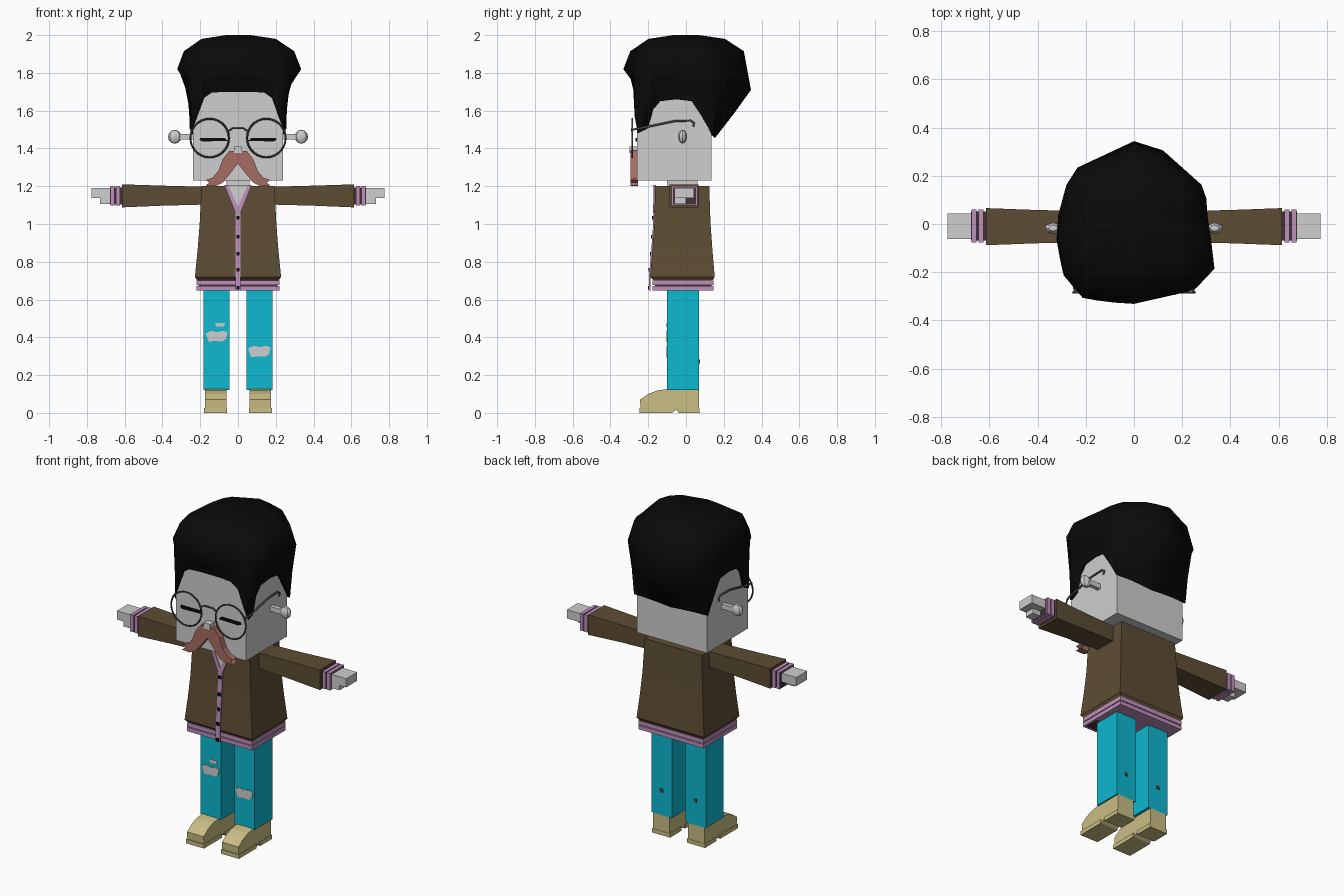
import bpy, bmesh, math
from mathutils import Vector

cube = bpy.data.objects.get("Cube")
if cube:
    bpy.data.objects.remove(cube, do_unlink=True)


def material(name, r, g, b):
    m = bpy.data.materials.new(name)
    m.use_nodes = True
    m.diffuse_color = (r, g, b, 1)
    m.node_tree.nodes["Principled BSDF"].inputs["Base Color"].default_value = (r, g, b, 1)
    return m


SKIN = material("pale grey skin", .62, .62, .62)
BLACK = material("black", .003, .003, .003)
BROWN = material("jacket brown", .11, .074, .034)
PINK = material("lilac trim", .52, .28, .5)
DARK = material("dark trim", .06, .03, .035)
TEAL = material("jeans blue", .004, .48, .63)
TAN = material("shoe tan", .59, .51, .23)
ROSE = material("moustache rose", .38, .15, .12)
METAL = material("spectacle grey", .07, .07, .07)


def finish(name, bm, mat):
    bmesh.ops.recalc_face_normals(bm, faces=bm.faces)
    me = bpy.data.meshes.new(name)
    bm.to_mesh(me)
    bm.free()
    me.materials.append(mat)
    ob = bpy.data.objects.new(name, me)
    bpy.context.collection.objects.link(ob)
    return ob


def loft(name, rings, mat):
    """Skin a row of closed rings and cap both ends."""
    bm = bmesh.new()
    vs = [[bm.verts.new(p) for p in ring] for ring in rings]
    n = len(vs[0])
    for a, b in zip(vs, vs[1:]):
        for i in range(n):
            j = (i + 1) % n
            bm.faces.new((a[i], a[j], b[j], b[i]))
    bm.faces.new(vs[0])
    bm.faces.new(vs[-1])
    return finish(name, bm, mat)


def rect_z(z, x, y0, y1):
    return [(-x, y0, z), (x, y0, z), (x, y1, z), (-x, y1, z)]


def rect_x(x, y0, y1, z0, z1):
    return [(x, y0, z0), (x, y1, z0), (x, y1, z1), (x, y0, z1)]


def box(name, x0, x1, y0, y1, z0, z1, mat):
    return loft(name, [rect_x(x0, y0, y1, z0, z1), rect_x(x1, y0, y1, z0, z1)], mat)


def slab(name, outline, front, depth, mat):
    """Plate from an x-z outline; front is a function of z giving the y of its face."""
    return loft(name, [[(x, front(z) + d, z) for x, z in outline] for d in (0, depth)], mat)


def tube(name, points, radius, mat):
    cu = bpy.data.curves.new(name, "CURVE")
    cu.dimensions = "3D"
    cu.bevel_depth = radius
    cu.bevel_resolution = 1
    sp = cu.splines.new("POLY")
    sp.points.add(len(points) - 1)
    for p, co in zip(sp.points, points):
        p.co = (*co, 1)
    cu.materials.append(mat)
    ob = bpy.data.objects.new(name, cu)
    bpy.context.collection.objects.link(ob)


def smooth(ob, degrees):
    bpy.ops.object.select_all(action="DESELECT")
    ob.select_set(True)
    bpy.context.view_layer.objects.active = ob
    bpy.ops.object.shade_smooth_by_angle(angle=math.radians(degrees))


# Head and neck
box("head", -.237, .237, -.26, .135, 1.23, 1.72, SKIN)
box("neck", -.06, .06, -.1, .06, 1.15, 1.25, SKIN)
box("nose", -.022, .022, -.3, -.255, 1.375, 1.41, SKIN)

# Hair: a shell from a wavy hairline, over a wide crown, to the top
OUTLINE = [(0, .344), (.11, .315), (.3, .145), (.3, .07), (.325, -.1), (.335, -.185),
           (.25, -.275), (-.015, -.335), (-.21, -.31), (-.295, -.21), (-.33, -.02), (-.265, .22)]


def crown(direction):
    """Where a ray from the centre meets the crown outline."""
    for a, b in zip(OUTLINE, OUTLINE[1:] + OUTLINE[:1]):
        a, b = Vector(a), Vector(b)
        e = b - a
        det = direction.x * e.y - direction.y * e.x
        if abs(det) < 1e-9:
            continue
        t = (a.x * e.y - a.y * e.x) / det
        u = (a.x * direction.y - a.y * direction.x) / det
        if t > 0 and -1e-6 <= u <= 1 + 1e-6:
            return direction * t
    return direction * .3


half = [(.07, -.275, 1.7), (.14, -.275, 1.695), (.19, -.273, 1.66), (.222, -.272, 1.57),
        (.247, -.255, 1.48), (.252, -.215, 1.5), (.252, -.185, 1.6), (.252, -.14, 1.65),
        (.252, -.05, 1.66), (.252, .03, 1.65), (.252, .09, 1.56), (.25, .145, 1.465),
        (.15, .15, 1.465), (.06, .152, 1.46)]
hairline = [(0, -.275, 1.7)] + half + [(0, .153, 1.455)] + [(-x, y, z) for x, y, z in half[::-1]]
rings = [[] for _ in range(7)]
for x, y, z in hairline:
    d = Vector((x, y)).normalized()
    low, wide = Vector((x, y)), crown(d)
    back = max(0, d.y)
    zw = 1.82 - .11 * back ** 2
    mid = low.lerp(wide, .22 + .3 * back)
    for ring, p, h in zip(rings,
                          (low * .85, low, mid, wide, wide * .89, wide * .6, wide * .2),
                          (z + .02, z, z + (zw - z) * .5, zw, 1.915, 1.98, 2.0)):
        ring.append((p.x, p.y, h))
smooth(loft("hair", rings, BLACK), 60)

# Face details, ears and spectacles
for s, side in ((1, "left"), (-1, "right")):
    slab(side + "_closed_eye",
         [(s * x, z) for x, z in ((.055, 1.44), (.07, 1.456), (.2, 1.456), (.205, 1.446), (.19, 1.437))],
         lambda z: -.267, .009, BLACK)
    bpy.ops.mesh.primitive_uv_sphere_add(segments=8, ring_count=6, location=(s * .335, -.018, 1.462))
    ear = bpy.context.object
    ear.name = side + "_ear_knob"
    ear.scale = (.036, .024, .037)
    ear.data.materials.append(SKIN)
    smooth(ear, 30)
    loft(side + "_ear_stem", [rect_x(s * .23, -.03, -.005, 1.447, 1.477),
                              rect_x(s * .32, -.03, -.005, 1.447, 1.477)], SKIN)
    bpy.ops.mesh.primitive_torus_add(major_segments=28, minor_segments=6, major_radius=.102,
                                     minor_radius=.005, location=(s * .15, -.285, 1.455),
                                     rotation=(math.pi / 2, 0, 0))
    rim = bpy.context.object
    rim.name = side + "_spectacle_rim"
    rim.data.materials.append(METAL)
    smooth(rim, 60)
    tube(side + "_spectacle_arm",
         [(s * .243, -.285, 1.5), (s * .25, -.25, 1.505), (s * .252, -.06, 1.545),
          (s * .252, .025, 1.547), (s * .252, .042, 1.535), (s * .252, .038, 1.515)], .006, METAL)
tube("spectacle_bridge", [(-.054, -.285, 1.49), (-.03, -.285, 1.506), (.03, -.285, 1.506),
                          (.054, -.285, 1.49)], .005, METAL)

curl = [(.045, 1.388), (.08, 1.345), (.105, 1.28), (.135, 1.245), (.172, 1.232), (.152, 1.22),
        (.172, 1.203), (.12, 1.2), (.08, 1.22), (.035, 1.275)]
slab("moustache", [(0, 1.385)] + curl + [(0, 1.32)] + [(-x, z) for x, z in curl[::-1]],
     lambda z: -.295, .04, ROSE)

# Jacket body, with a flared lower edge
BODY = [(.7, .215, -.17, .14), (.72, .228, -.19, .152), (.86, .214, -.178, .14),
        (1.0, .203, -.168, .13), (1.2, .193, -.163, .123)]
loft("jacket_body", [rect_z(*b) for b in BODY], BROWN)


def chest(z):
    """Depth of the jacket front at a height."""
    for (z0, _, y0, _), (z1, _, y1, _) in zip(BODY[1:], BODY[2:]):
        if z <= z1:
            return y0 + (y1 - y0) * max(0, z - z0) / (z1 - z0)
    return BODY[-1][2]


loft("hem_core", [rect_z(z, .21, -.165, .135) for z in (.648, .71)], DARK)
for i, z in enumerate((.648, .677)):
    loft(f"hem_rib_{i}", [rect_z(z + d, .22, -.178, .146) for d in (0, .024)], PINK)

# Neck opening, collar edges, button band and buttons
slab("neck_opening", [(-.062, 1.203), (.062, 1.203), (0, 1.085)], lambda z: chest(z) - .004, .008, SKIN)
for s, side in ((1, "left"), (-1, "right")):
    slab(side + "_collar_edge", [(0, 1.09), (s * .052, 1.207), (s * .073, 1.207), (s * .016, 1.065), (0, 1.06)],
         lambda z: chest(z) - .008, .009, PINK)
band_z = [.648, .72, .86, 1.0, 1.085]
slab("button_band", [(-.014, z) for z in band_z] + [(.014, z) for z in band_z[::-1]],
     lambda z: chest(z) - .006, .009, PINK)
for i, z in enumerate((.662, .757, .843, .932, 1.034)):
    box(f"button_{i}", -.009, .009, chest(z) - .012, chest(z) - .003, z - .009, z + .009, BLACK)

for s, side in ((1, "left"), (-1, "right")):
    # Sleeve, ribbed cuff and stepped hand
    loft(side + "_sleeve", [rect_x(s * .17, -.075, .053, 1.103, 1.197),
                            rect_x(s * .4, -.08, .058, 1.097, 1.203),
                            rect_x(s * .615, -.088, .066, 1.088, 1.21)], BROWN)
    loft(side + "_cuff_core", [rect_x(s * x, -.068, .052, 1.103, 1.193) for x in (.6, .677)], DARK)
    for i, x in enumerate((.624, .653)):
        loft(f"{side}_cuff_rib_{i}", [rect_x(s * (x + d), -.077, .06, 1.097, 1.201) for d in (0, .022)], PINK)
    loft(side + "_hand", [rect_x(s * x, -.062, .043, 1.137, 1.19) for x in (.66, .775)], SKIN)
    loft(side + "_thumb", [rect_x(s * x, -.062, .0, 1.107, 1.14) for x in (.66, .73)], SKIN)

    # Trouser leg with a small worn spot behind
    loft(side + "_trouser_leg", [rect_x(s * x, -.1, .07, .122, .65) for x in (.046, .183)], TEAL)
    box(side + "_worn_spot", s * .115 - .01, s * .115 + .01, .068, .075, .262, .282, BROWN)

    # Shoe with a rounded toe, a notch before the heel and a thin sole rim
    shoe = [(-.24, .0), (-.243, .07), (-.2, .1), (-.155, .118), (-.1, .126), (.07, .126), (.07, 0),
            (-.04, 0), (-.05, .017), (-.075, 0)]
    loft(side + "_shoe", [[(s * x, y, z) for y, z in shoe] for x in (.062, .174)], TAN)
    loft(side + "_sole_front", [rect_x(s * x, -.247, -.075, 0, .025) for x in (.057, .179)], TAN)
    loft(side + "_sole_heel", [rect_x(s * x, -.04, .072, 0, .025) for x in (.057, .179)], TAN)

# Torn patches on the front of the trousers: centre x, centre z, half width, half height
TEAR = [(-1, .5), (-.5, 1), (0, .75), (.6, 1), (1, .7), (.85, -.5), (.5, -.9), (-.2, -.8), (-.7, -1)]
for name, cx, cz, w, h in (("right_knee_tear", -.113, .405, .058, .03),
                           ("right_thigh_tear", -.095, .466, .027, .011),
                           ("left_shin_tear", .113, .325, .06, .031)):
    slab(name, [(cx + w * x, cz + h * z) for x, z in TEAR], lambda z: -.104, .008, SKIN)
